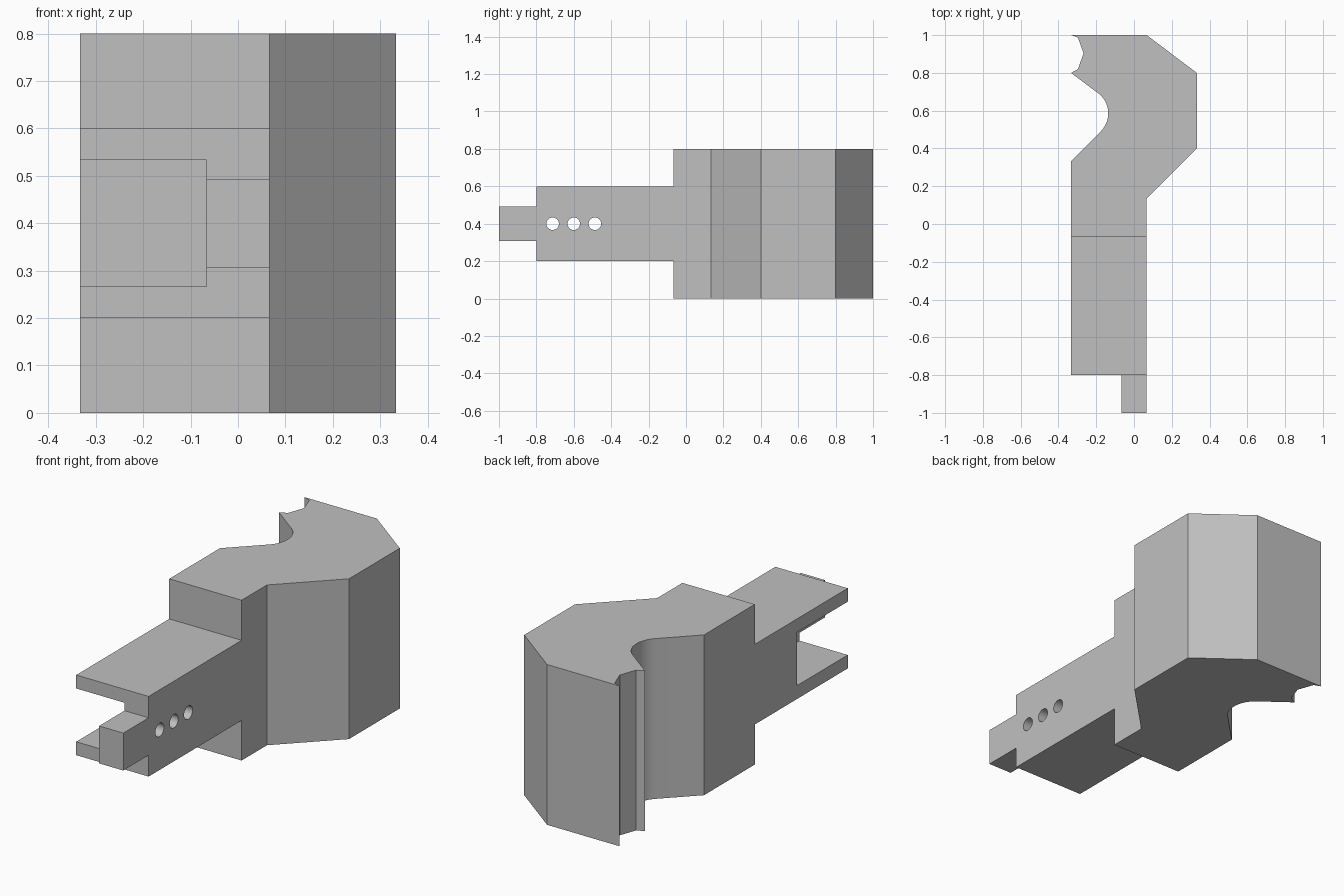
import bpy, bmesh
from math import cos, sin, radians, pi
from mathutils import Matrix

cube = bpy.data.objects.get("Cube")
if cube:
    bpy.data.objects.remove(cube)

grey = bpy.data.materials.new("plain grey")
grey.use_nodes = True
grey.diffuse_color = (0.53, 0.53, 0.53, 1)
grey.node_tree.nodes["Principled BSDF"].inputs["Base Color"].default_value = (0.53, 0.53, 0.53, 1)


def finish(name, bm):
    bmesh.ops.recalc_face_normals(bm, faces=bm.faces)
    mesh = bpy.data.meshes.new(name)
    bm.to_mesh(mesh)
    bm.free()
    mesh.materials.append(grey)
    obj = bpy.data.objects.new(name, mesh)
    bpy.context.collection.objects.link(obj)
    return obj


def extrude_profile(name, points, height):
    bm = bmesh.new()
    face = bm.faces.new([bm.verts.new((x, y, 0)) for x, y in points])
    top = bmesh.ops.extrude_face_region(bm, geom=[face])["geom"]
    verts = [g for g in top if isinstance(g, bmesh.types.BMVert)]
    bmesh.ops.translate(bm, verts=verts, vec=(0, 0, height))
    return finish(name, bm)


def add_box(bm, low, high):
    size = [b - a for a, b in zip(low, high)]
    mid = [(a + b) / 2 for a, b in zip(low, high)]
    bmesh.ops.create_cube(bm, size=1, matrix=Matrix.Translation(mid) @ Matrix.Diagonal((*size, 1)))


def cut(target, name, bm):
    cutter = finish(name, bm)
    mod = target.modifiers.new(name, "BOOLEAN")
    mod.operation = "DIFFERENCE"
    mod.solver = "EXACT"
    mod.object = cutter
    cutter.hide_render = True
    cutter.hide_set(True)
    bpy.context.view_layer.objects.active = target
    bpy.ops.object.modifier_apply(modifier=mod.name)
    bpy.data.objects.remove(cutter)


# Outline from above: tab, shank, angled head, rear notch and rounded inner bend
L, R, E = -0.333, 0.0667, 0.333
outline = [(L, -0.8), (-0.0667, -0.8), (-0.0667, -1), (R, -1), (R, 0.133), (E, 0.4),
           (E, 0.8), (R, 1), (L, 1), (-0.297, 0.987), (-0.267, 0.903), (-0.297, 0.82), (L, 0.8)]
steps = 16
for i in range(steps + 1):
    a = radians(53.13 - 98.13 * i / steps)
    outline.append((-0.2697 + 0.1333 * cos(a), 0.5856 + 0.1333 * sin(a)))
outline.append((L, 0.333))
bracket = extrude_profile("hooked_bracket", outline, 0.8)

# Step the shank and the front tab down, above and below the middle
for side, name in ((1, "upper"), (-1, "lower")):
    for label, y_back, half in (("shank", -0.0667, 0.2), ("tab", -0.8, 0.0933)):
        z = sorted((0.4 + side * half, 0.4 + side * 0.6))
        bm = bmesh.new()
        add_box(bm, (-0.5, -1.2, z[0]), (0.5, y_back, z[1]))
        cut(bracket, f"{name}_{label}_cutter", bm)

# Side slot between the two plates
bm = bmesh.new()
add_box(bm, (-0.5, -1.2, 0.267), (-0.0667, -0.4, 0.533))
cut(bracket, "slot_cutter", bm)

# Three pin holes through the slot wall
bm = bmesh.new()
for y in (-0.713, -0.6, -0.487):
    bmesh.ops.create_cone(bm, cap_ends=True, segments=32, radius1=0.0335, radius2=0.0335, depth=0.3,
                          matrix=Matrix.Translation((0, y, 0.4)) @ Matrix.Rotation(pi / 2, 4, "Y"))
cut(bracket, "pin_hole_cutter", bm)

# Smooth the bend and holes, keeping every corner sharp
bpy.ops.object.select_all(action="DESELECT")
bracket.select_set(True)
bpy.context.view_layer.objects.active = bracket
bpy.ops.object.shade_smooth_by_angle(angle=radians(20))
